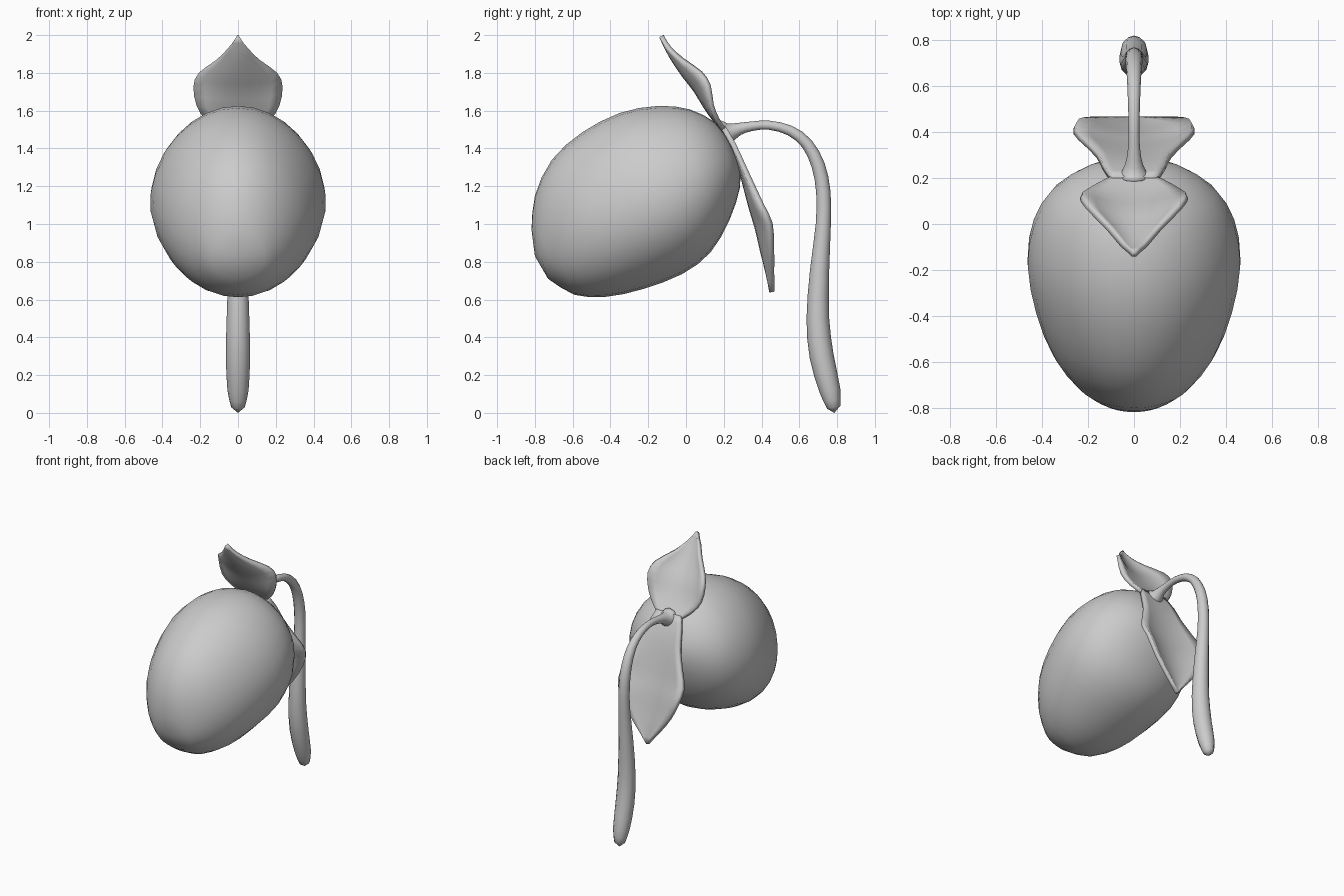
import bpy, bmesh, math
from mathutils import Vector

if "Cube" in bpy.data.objects:
    bpy.data.objects.remove(bpy.data.objects["Cube"])


def smooth_path(pts, steps):
    """Catmull-Rom interpolation of equal-length tuples."""
    p = [Vector(q) for q in pts]
    p = [2 * p[0] - p[1]] + p + [2 * p[-1] - p[-2]]
    out = []
    for i in range(1, len(p) - 2):
        a, b, c, d = p[i - 1:i + 3]
        for s in range(steps):
            t = s / steps
            out.append(0.5 * (2 * b + (c - a) * t + (2 * a - 5 * b + 4 * c - d) * t * t
                              + (3 * b - a - 3 * c + d) * t ** 3))
    return out + [p[-2]]


def finish(name, bm):
    bmesh.ops.recalc_face_normals(bm, faces=bm.faces)
    mesh = bpy.data.meshes.new(name)
    bm.to_mesh(mesh)
    bm.free()
    mesh.shade_smooth()
    obj = bpy.data.objects.new(name, mesh)
    bpy.context.collection.objects.link(obj)
    return obj


def loft(name, rings, start, end):
    """Skin closed rings and close both ends with a pole point."""
    bm = bmesh.new()
    loops = [[bm.verts.new(v) for v in r] for r in rings]
    n = len(loops[0])
    for a, b in zip(loops, loops[1:]):
        for i in range(n):
            bm.faces.new((a[i], a[(i + 1) % n], b[(i + 1) % n], b[i]))
    for loop, pole in ((loops[0], start), (loops[-1], end)):
        v = bm.verts.new(pole)
        for i in range(n):
            bm.faces.new((loop[i], loop[(i + 1) % n], v))
    return finish(name, bm)


def leaf(name, sections, thickness):
    """Sections run base to tip: midrib y, z, half width, edge curl toward the back."""
    bm = bmesh.new()
    cols = 8
    rows = []
    for y, z, w, curl in smooth_path(sections, 2):
        w = max(w, 0.006)
        ts = [2 * i / cols - 1 for i in range(cols + 1)]
        rows.append([bm.verts.new((w * t, y + curl * t * t, z + 0.3 * curl * t * t)) for t in ts])
    for a, b in zip(rows, rows[1:]):
        for i in range(cols):
            bm.faces.new((a[i], a[i + 1], b[i + 1], b[i]))
    obj = finish(name, bm)
    mod = obj.modifiers.new("thickness", 'SOLIDIFY')
    mod.thickness = thickness
    mod.offset = 0
    return obj


# Tilted egg-shaped fruit, fuller below: upper point (y, z), lower point (y, z), half width
body = [
    (-0.818, 0.97, -0.73, 0.71, 0.14), (-0.80, 1.15, -0.59, 0.625, 0.25),
    (-0.71, 1.34, -0.42, 0.615, 0.355), (-0.55, 1.485, -0.23, 0.655, 0.425),
    (-0.35, 1.588, -0.02, 0.735, 0.462), (-0.15, 1.625, 0.13, 0.85, 0.435),
    (0.02, 1.607, 0.23, 1.02, 0.355), (0.15, 1.54, 0.285, 1.19, 0.22),
    (0.215, 1.465, 0.285, 1.295, 0.11),
]
body_rings = []
for uy, uz, ly, lz, w in smooth_path(body, 2):
    up, low = Vector((0, uy, uz)), Vector((0, ly, lz))
    mid, half = (up + low) / 2, (up - low) / 2
    ring = []
    for i in range(28):
        c, s = math.cos(math.tau * i / 28), math.sin(math.tau * i / 28)
        ring.append(mid + half * c + Vector((w * s * (1 - 0.12 * c), 0, 0)))
    body_rings.append(ring)
loft("fruit_body", body_rings, (0, -0.80, 0.83), (0, 0.262, 1.39))

# Drooping stem: y, z, radius
stem = smooth_path([
    (0.20, 1.478, 0.07), (0.235, 1.485, 0.05), (0.28, 1.503, 0.033), (0.35, 1.518, 0.025),
    (0.44, 1.523, 0.024), (0.55, 1.495, 0.027), (0.64, 1.425, 0.031), (0.70, 1.31, 0.036),
    (0.727, 1.17, 0.038), (0.727, 1.0, 0.04), (0.707, 0.75, 0.051), (0.698, 0.5, 0.06),
    (0.718, 0.3, 0.064), (0.762, 0.12, 0.056), (0.782, 0.03, 0.036)], 2)
stem_rings = []
for k, (y, z, r) in enumerate(stem):
    a, b = stem[max(k - 1, 0)], stem[min(k + 1, len(stem) - 1)]
    tangent = Vector((0, b[0] - a[0], b[1] - a[1])).normalized()
    side = Vector((1, 0, 0))
    up = side.cross(tangent)
    stem_rings.append([Vector((0, y, z)) + r * (side * math.cos(t) + up * math.sin(t))
                       for t in (math.tau * i / 12 for i in range(12))])
loft("stem", stem_rings, (0, 0.16, 1.46), (0, 0.785, 0.0))

# Upper leaf rising over the fruit, lower leaf hanging behind it
leaf("upper_leaf", [
    (0.21, 1.485, 0.08, 0.0), (0.155, 1.55, 0.165, 0.01), (0.105, 1.62, 0.215, 0.03),
    (0.05, 1.71, 0.23, 0.07), (-0.005, 1.78, 0.20, 0.08), (-0.06, 1.86, 0.108, 0.04),
    (-0.10, 1.93, 0.05, 0.01), (-0.13, 1.995, 0.0, 0.0)], 0.026)
leaf("lower_leaf", [
    (0.195, 1.515, 0.10, 0.0), (0.245, 1.42, 0.135, 0.005), (0.285, 1.31, 0.16, 0.015),
    (0.318, 1.19, 0.21, 0.035), (0.347, 1.08, 0.257, 0.055), (0.377, 0.98, 0.245, 0.07),
    (0.405, 0.86, 0.185, 0.05), (0.435, 0.74, 0.09, 0.02), (0.455, 0.64, 0.0, 0.0)], 0.028)
